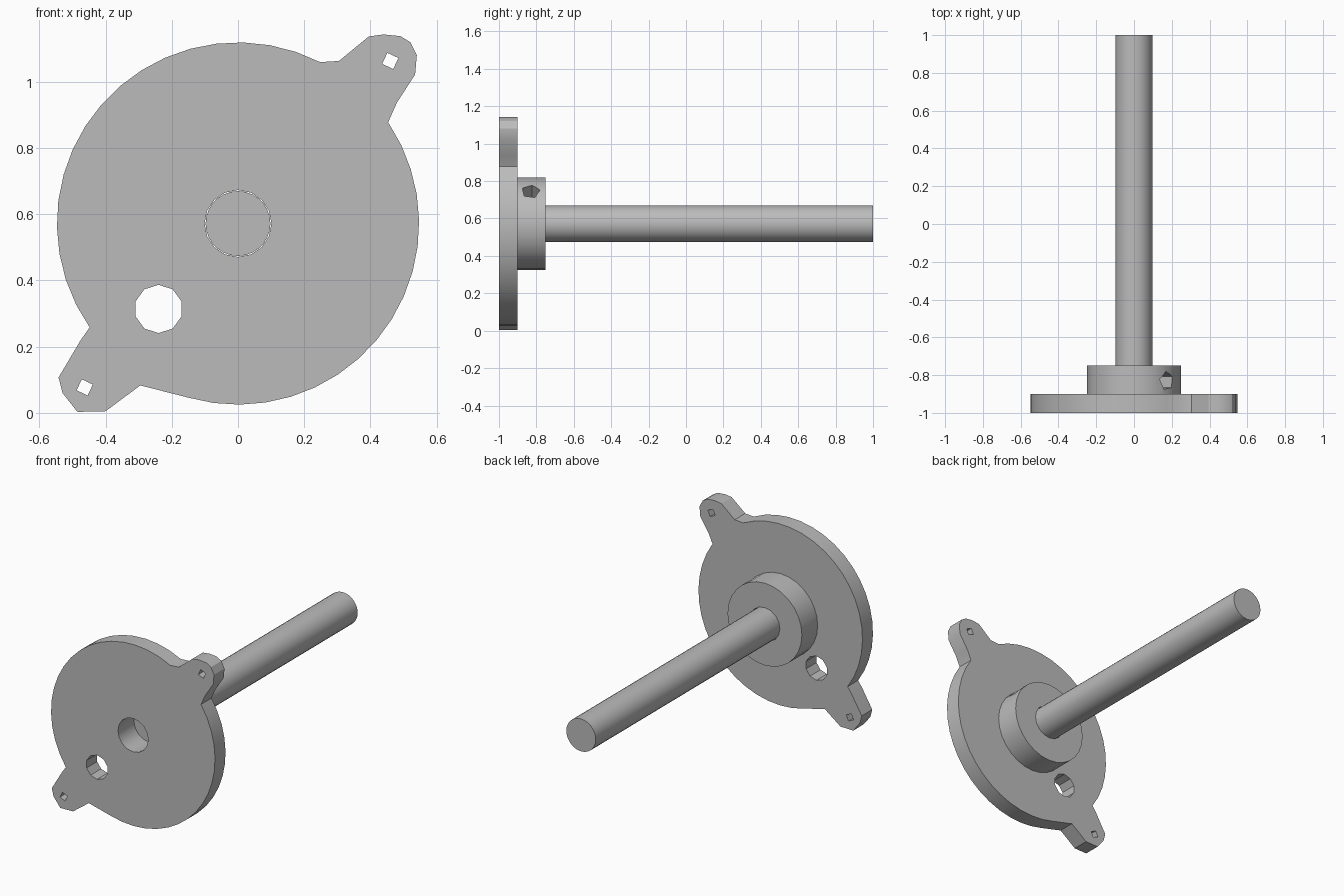
import bpy, bmesh
from math import cos, sin, radians, tau
from mathutils import Matrix, Vector

cube = bpy.data.objects.get("Cube")
if cube:
    bpy.data.objects.remove(cube, do_unlink=True)

CZ = 0.572  # height of the shaft axis

grey = bpy.data.materials.new("light_grey")
grey.use_nodes = True
grey.diffuse_color = (0.5, 0.5, 0.5, 1)
grey.node_tree.nodes["Principled BSDF"].inputs["Base Color"].default_value = (0.5, 0.5, 0.5, 1)


def circle(x, z, r, n, turn=0):
    return [(x + r * cos(tau * i / n + radians(turn)),
             z + r * sin(tau * i / n + radians(turn))) for i in range(n)]


def arc(r, a, b, n):
    return [(r * cos(radians(a + (b - a) * i / n)),
             r * sin(radians(a + (b - a) * i / n))) for i in range(n + 1)]


def slab(name, loops, y0, y1):
    """Extrude an outline with holes along y, around the shaft axis."""
    bm = bmesh.new()
    for loop in loops:
        vs = [bm.verts.new((x, y0, z + CZ)) for x, z in loop]
        for i, v in enumerate(vs):
            bm.edges.new((v, vs[(i + 1) % len(vs)]))
    bmesh.ops.triangle_fill(bm, use_beauty=True, edges=bm.edges[:], normal=(0, -1, 0))
    ext = bmesh.ops.extrude_face_region(bm, geom=bm.faces[:], use_keep_orig=True)
    moved = [g for g in ext["geom"] if isinstance(g, bmesh.types.BMVert)]
    bmesh.ops.translate(bm, verts=moved, vec=(0, y1 - y0, 0))
    bmesh.ops.recalc_face_normals(bm, faces=bm.faces[:])
    mesh = bpy.data.meshes.new(name)
    bm.to_mesh(mesh)
    bm.free()
    mesh.materials.append(grey)
    ob = bpy.data.objects.new(name, mesh)
    bpy.context.collection.objects.link(ob)
    return ob


def smooth(ob):
    bpy.ops.object.select_all(action="DESELECT")
    ob.select_set(True)
    bpy.context.view_layer.objects.active = ob
    bpy.ops.object.shade_smooth_by_angle(angle=radians(30))


# Mounting plate: round disc with two opposite lugs and four holes
upper_lug = [(0.48, 0.365), (0.535, 0.45), (0.54, 0.508), (0.52, 0.548),
             (0.49, 0.566), (0.44, 0.571), (0.395, 0.565), (0.305, 0.491)]
lower_lug = [(-0.475, -0.352), (-0.542, -0.465), (-0.53, -0.512),
             (-0.485, -0.569), (-0.4, -0.567), (-0.295, -0.489)]
outline = arc(0.547, 63, 215, 18) + lower_lug + arc(0.547, 254, 394, 17) + upper_lug
plate = slab("mounting_plate", [
    outline,
    circle(0, 0, 0.101, 16),
    circle(-0.24, -0.258, 0.073, 10, 18),
    circle(0.46, 0.491, 0.026, 4, 20),
    circle(-0.463, -0.495, 0.026, 4, 20)], -1.0, -0.9)

# Hub collar behind the plate
hub = slab("hub_collar", [circle(0, 0, 0.248, 28), circle(0, 0, 0.101, 16)], -0.9, -0.75)

# Set screw hole drilled diagonally into the collar
drill = slab("set_screw_cutter", [circle(0, 0, 0.05, 5)], 0.12, 0.32)
turn = Vector((0, 1, 0)).rotation_difference(Vector((1, 0, 1))).to_matrix().to_4x4()
drill.data.transform(Matrix.Translation((0, -0.83, CZ)) @ turn @ Matrix.Translation((0, 0, -CZ)))
cut = hub.modifiers.new("set_screw_hole", "BOOLEAN")
cut.object = drill
cut.operation = "DIFFERENCE"
cut.solver = "EXACT"
bpy.context.view_layer.objects.active = hub
hub.select_set(True)
bpy.ops.object.modifier_apply(modifier=cut.name)
bpy.data.objects.remove(drill, do_unlink=True)

# Long shaft seated inside the collar
shaft = slab("shaft", [circle(0, 0, 0.098, 28)], -0.85, 1.0)

for part in (plate, hub, shaft):
    smooth(part)
